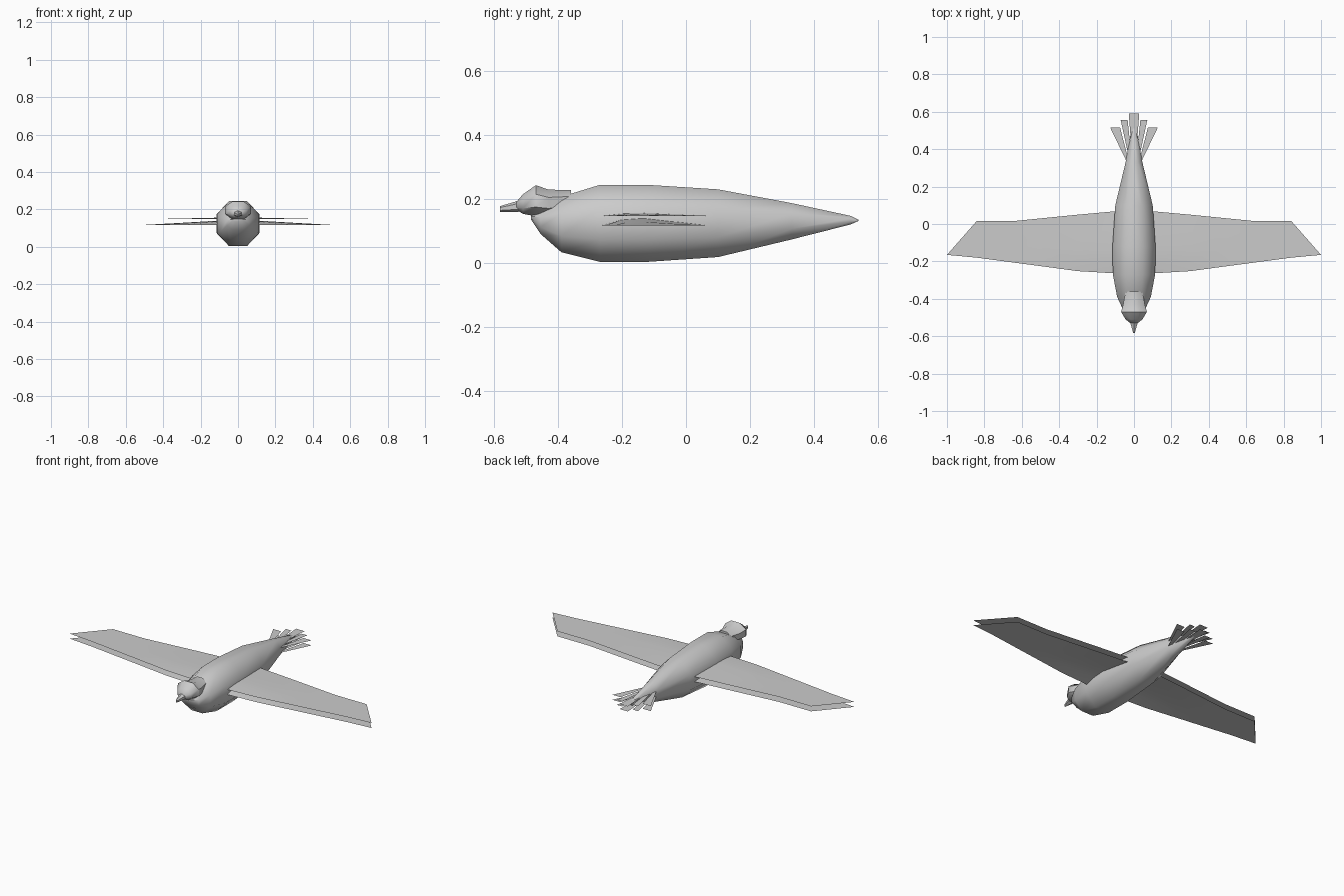
import bpy, bmesh, math

if "Cube" in bpy.data.objects:
    bpy.data.objects.remove(bpy.data.objects["Cube"])


def finish(name, bm, angle=50, mirror=False):
    bmesh.ops.remove_doubles(bm, verts=bm.verts, dist=0.0005)
    me = bpy.data.meshes.new(name)
    bm.to_mesh(me)
    bm.free()
    ob = bpy.data.objects.new(name, me)
    bpy.context.collection.objects.link(ob)
    if mirror:
        ob.modifiers.new("Mirror", 'MIRROR').use_clip = False
    bpy.ops.object.select_all(action='DESELECT')
    bpy.context.view_layer.objects.active = ob
    ob.select_set(True)
    bpy.ops.object.shade_smooth_by_angle(angle=math.radians(angle))
    return ob


def loft(name, sections, sides=8):
    """Skin polygon rings; each section is (y, bottom, top, half width)."""
    bm = bmesh.new()
    k = math.cos(math.pi / sides)
    rings = []
    for y, lo, hi, w in sections:
        ring = []
        for i in range(sides):
            a = 2 * math.pi * (i + 0.5) / sides
            ring.append(bm.verts.new((w * math.cos(a) / k, y,
                                      (lo + hi) / 2 + (hi - lo) / 2 * math.sin(a) / k)))
        rings.append(ring)
    for r, s in zip(rings, rings[1:]):
        for i in range(sides):
            j = (i + 1) % sides
            bm.faces.new((r[i], r[j], s[j], s[i]))
    bm.faces.new(rings[0])
    bm.faces.new(rings[-1])
    bmesh.ops.recalc_face_normals(bm, faces=bm.faces)
    return finish(name, bm)


# Body, head and beak
loft("body", [(-.485, .135, .150, .03), (-.455, .090, .165, .06), (-.39, .033, .207, .09),
              (-.27, .003, .244, .113), (-.12, .003, .244, .115), (.10, .018, .230, .10),
              (.33, .073, .187, .045), (.515, .120, .147, .012), (.54, .131, .135, .003)])
loft("head", [(-.53, .165, .192, .02), (-.51, .153, .215, .045), (-.47, .146, .243, .069),
              (-.43, .146, .229, .058), (-.36, .160, .228, .045)])
loft("beak", [(-.583, .161, .176, .004), (-.525, .161, .192, .021)], 6)

# Wing stations: x, leading y, trailing y, share of the camber
stations = [(.08, -.265, .07, 1), (.30, -.252, .05, .45), (.50, -.225, .03, 0),
            (.63, -.208, .017, 0), (.84, -.180, .017, 0), (1.0, -.165, -.165, 0)]
chord = [(0, 0), (.2, .8), (.4, 1), (.7, .5), (1, 0)]


def wing_sheet(name, z, camber, up):
    bm = bmesh.new()
    rows = [[bm.verts.new((x, a + (b - a) * t, z + camber * c * h)) for t, h in chord]
            for x, a, b, c in stations]
    for r, s in zip(rows, rows[1:]):
        for i in range(len(chord) - 1):
            q = (r[i], s[i], s[i + 1], r[i + 1])
            bm.faces.new(q if up else q[::-1])
    return finish(name, bm, 50, True)


# Tail feathers: four outline corners each, on the +x side
feathers = [[(0, .33), (.008, .33), (.028, .59), (0, .59)],
            [(.010, .33), (.022, .33), (.071, .555), (.034, .555)],
            [(.028, .335), (.040, .335), (.127, .515), (.074, .515)]]


def tail_sheet(name, z, up):
    bm = bmesh.new()
    for f in feathers:
        vs = [bm.verts.new((x, y, z)) for x, y in f]
        bm.faces.new(vs if up else vs[::-1])
    return finish(name, bm, 30, True)


# Upper and lower thin layers
wing_sheet("wing_upper", .147, .009, True)
wing_sheet("wing_lower", .117, .024, False)
tail_sheet("tail_upper", .148, True)
tail_sheet("tail_lower", .118, False)
